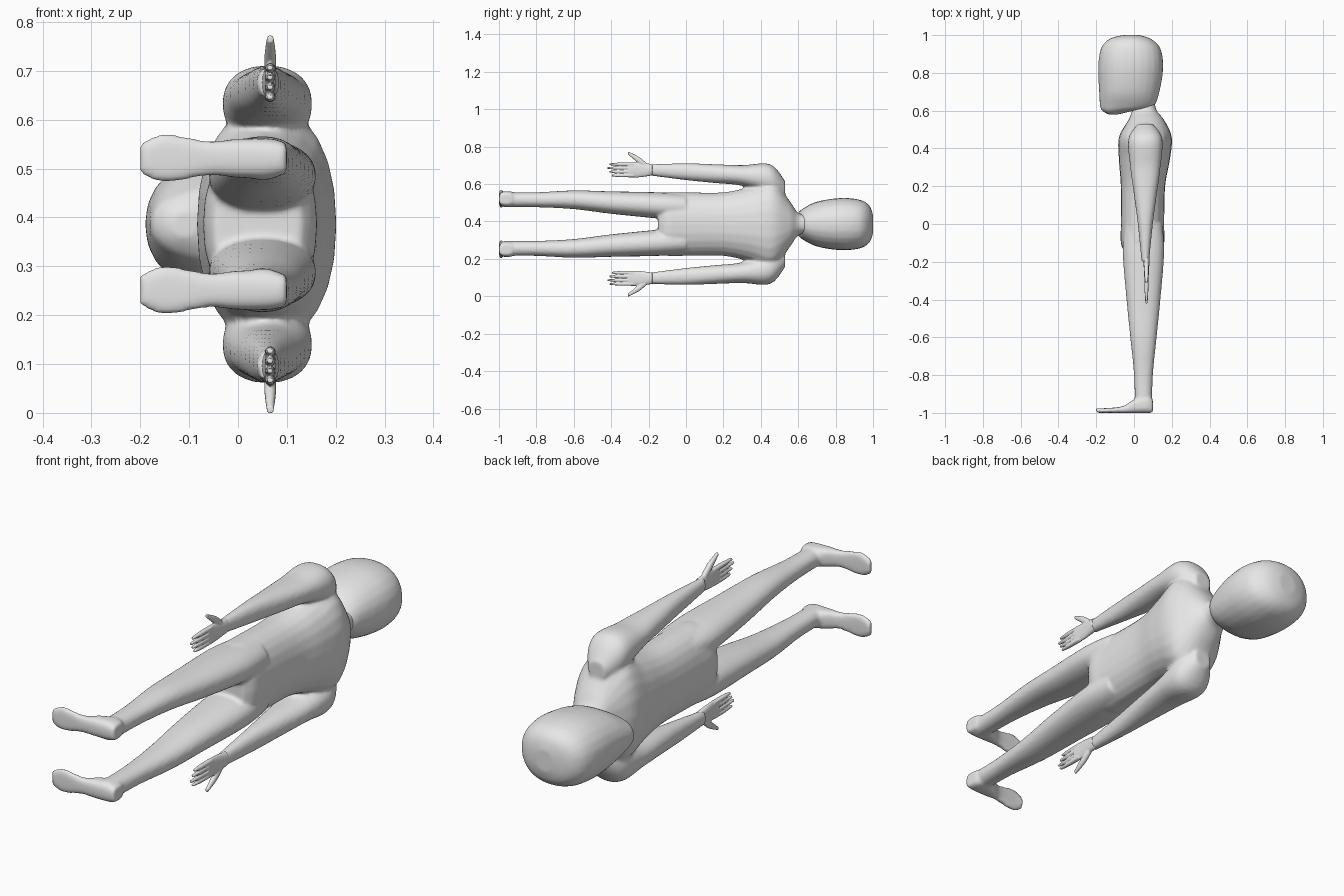
import bpy, bmesh
from math import sin, cos, pi, copysign

cube = bpy.data.objects.get("Cube")
if cube:
    bpy.data.objects.remove(cube)

midline = .386      # height of the symmetry plane, as the figure lies on its side
limb_depth = .06    # depth of the arm's centre line
palm_depth = .066   # depth of the hand's centre line

grey = bpy.data.materials.new("plain grey")
grey.use_nodes = True
grey_value = (.8, .8, .8, 1)
grey.diffuse_color = grey_value
shader = grey.node_tree.nodes["Principled BSDF"]
shader.inputs["Base Color"].default_value = grey_value


def hermite(before, start, end, after, t):
    """Smooth step along a curve that passes through its control values."""
    leave, arrive = (end - before) / 2, (after - start) / 2
    ease = t * t * (3 - 2 * t)
    return start + (end - start) * ease + t * (1 - t) * (leave * (1 - t) - arrive * t)


def refine(stations, steps=5):
    """Add flowing in-between sections to a few key sections."""
    padded = [stations[0], *stations, stations[-1]]
    result = []
    for before, start, end, after in zip(padded, padded[1:], padded[2:], padded[3:]):
        for step in range(steps):
            result.append([hermite(*values, step / steps)
                           for values in zip(before, start, end, after)])
    return result + [stations[-1]]


def rounded(value, power):
    return copysign(abs(value) ** power, value)


def loft(bm, stations, side=1, along_body=True, power=.9, sides=24):
    """Skin oval sections given as (position, low, high, offset, half width)."""
    rings = []
    for position, low, high, offset, half in refine(stations):
        middle, radius = (low + high) / 2, (high - low) / 2
        ring = []
        for i in range(sides):
            angle = 2 * pi * i / sides
            across = middle + radius * rounded(cos(angle), power)
            height = midline + side * (offset + half * rounded(sin(angle), power))
            place = (across, position) if along_body else (position, across)
            ring.append(bm.verts.new((*place, height)))
        rings.append(ring)
    for near, far in zip(rings, rings[1:]):
        for i in range(sides):
            bm.faces.new((near[i - 1], near[i], far[i], far[i - 1]))
    bm.faces.new(rings[0])
    bm.faces.new(rings[-1])


def central(sections):
    """Sections on the midline: (position, front, back, half width)."""
    return [(y, front, back, 0, half) for y, front, back, half in sections]


def limb(sections, centre):
    """Sections about a straight depth line: (position, depth, offset, half width)."""
    return [(y, centre - depth, centre + depth, offset, half)
            for y, depth, offset, half in sections]


def skin(name, bm, voxel, smoothing):
    """Fuse the overlapping lofts into one smooth surface."""
    bmesh.ops.recalc_face_normals(bm, faces=bm.faces)
    mesh = bpy.data.meshes.new(name)
    bm.to_mesh(mesh)
    bm.free()
    mesh.materials.append(grey)
    mesh.shade_smooth()
    part = bpy.data.objects.new(name, mesh)
    bpy.context.collection.objects.link(part)
    fuse = part.modifiers.new("fuse", "REMESH")
    fuse.mode = "VOXEL"
    fuse.voxel_size = voxel
    fuse.use_smooth_shade = True
    relax = part.modifiers.new("relax", "SMOOTH")
    relax.factor = .5
    relax.iterations = smoothing


# Torso with neck, from the nape down to the crotch
torso = central([
    (.65, 0, .11, .05), (.6, -.01, .12, .06), (.55, -.03, .16, .13),
    (.46, -.08, .2, .24), (.34, -.08, .19, .2), (.2, -.07, .165, .17),
    (0, -.07, .16, .17), (-.1, -.07, .16, .17), (-.15, -.05, .13, .15)])

# Arm from shoulder to wrist
arm = limb([
    (.53, .04, .19, .04), (.45, .09, .24, .08), (.3, .08, .26, .055),
    (.15, .06, .27, .05), (0, .04, .28, .045), (-.2, .02, .29, .03)], limb_depth)

# Leg from hip to ankle
leg = limb([
    (0, .1, .09, .07), (-.15, .11, .1, .07), (-.4, .09, .115, .06),
    (-.6, .07, .13, .05), (-.8, .05, .13, .04), (-.98, .045, .13, .04)], .05)

# Foot from heel to toe, with a flat sole: (position, top, half width)
foot = [(x, -1, top, .135, half) for x, top, half in (
    (.1, -.93, .03), (.07, -.91, .04), (0, -.93, .04),
    (-.06, -.965, .035), (-.15, -.975, .05), (-.2, -.975, .03))]

body = bmesh.new()
loft(body, torso)
for side in (1, -1):
    loft(body, arm, side)
    loft(body, leg, side)
    loft(body, foot, side, along_body=False, power=.65)
skin("body", body, .008, 5)

# Large head with a flat face and a low chin
head = bmesh.new()
loft(head, central([
    (.58, -.14, -.08, .03), (.6, -.17, 0, .06), (.62, -.18, .1, .08),
    (.7, -.185, .135, .12), (.83, -.19, .155, .14), (.93, -.175, .14, .13),
    (.98, -.13, .09, .1), (1, -.06, .03, .05)]))
skin("head", head, .01, 5)

# Hands: flat palm, four fingers and an outward thumb
palm = limb([(-.18, .018, .29, .03), (-.25, .013, .29, .04),
             (-.31, .011, .29, .04)], palm_depth)
thumb = limb([(-.2, .011, .3, .015), (-.25, .012, .34, .018),
              (-.31, .007, .38, .008)], palm_depth)

for name, side in (("upper_hand", 1), ("lower_hand", -1)):
    hand = bmesh.new()
    loft(hand, palm, side)
    loft(hand, thumb, side)
    for i in range(4):
        # The third finger from the outside edge is the longest
        tip = -.42 + .012 * abs(i - 2)
        offset = .26 + .02 * i
        finger = [(-.28, .011, offset, .009), (-.35, .01, offset, .009),
                  (tip, .006, offset, .005)]
        loft(hand, limb(finger, palm_depth), side)
    skin(name, hand, .003, 2)
